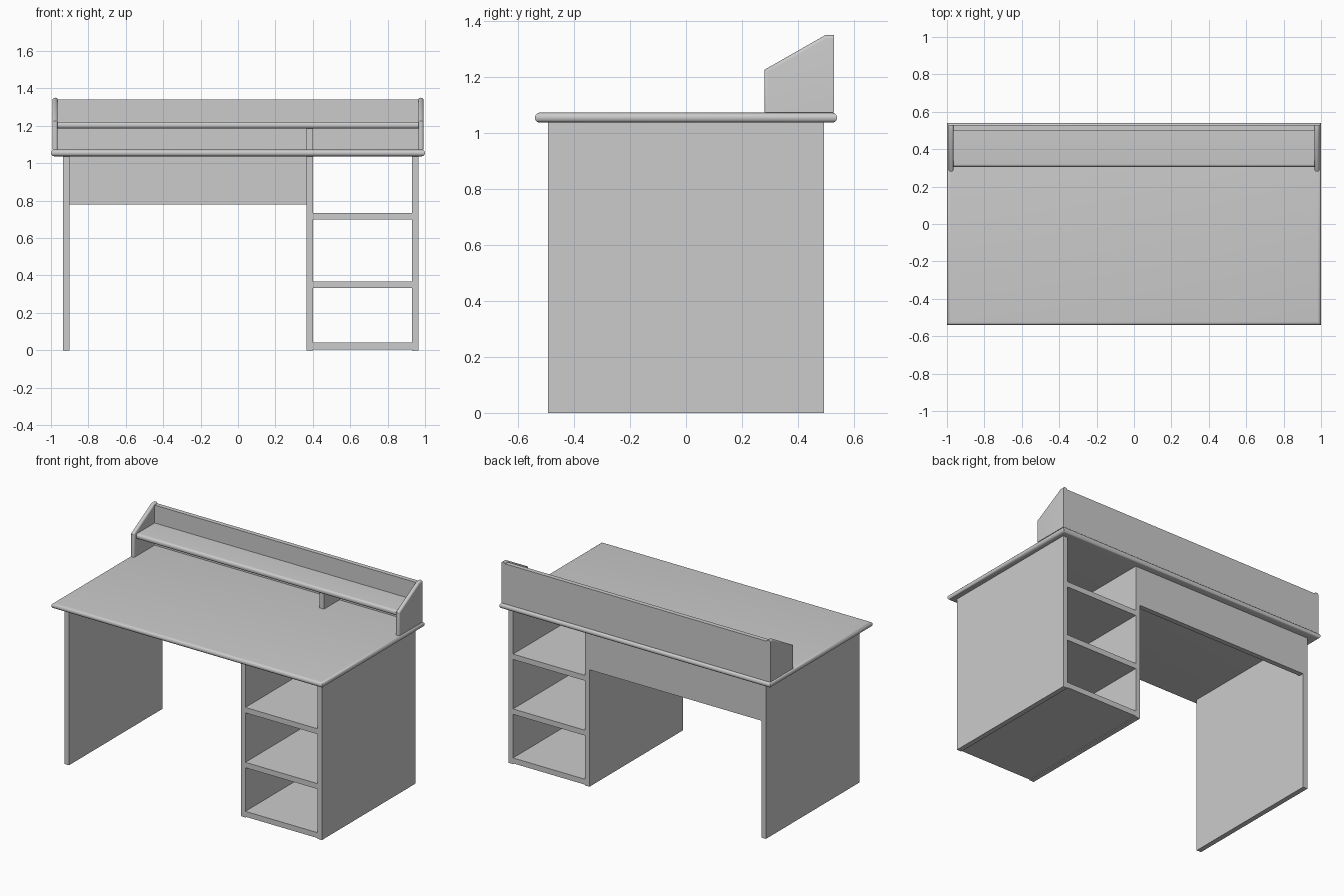
import bpy, bmesh, math

cube = bpy.data.objects.get("Cube")
if cube:
    bpy.data.objects.remove(cube, do_unlink=True)

grey = bpy.data.materials.new("plain grey")
grey.use_nodes = True
COLOUR = (0.6, 0.6, 0.6, 1)
grey.diffuse_color = COLOUR
grey.node_tree.nodes["Principled BSDF"].inputs["Base Color"].default_value = COLOUR


def finish(name, bm, smooth=False):
    bmesh.ops.recalc_face_normals(bm, faces=bm.faces)
    mesh = bpy.data.meshes.new(name)
    bm.to_mesh(mesh)
    bm.free()
    mesh.materials.append(grey)
    ob = bpy.data.objects.new(name, mesh)
    bpy.context.collection.objects.link(ob)
    if smooth:
        bpy.ops.object.select_all(action='DESELECT')
        ob.select_set(True)
        bpy.context.view_layer.objects.active = ob
        bpy.ops.object.shade_smooth_by_angle(angle=math.radians(40))
    return ob


def prism(name, profile, x0, x1, round_edge=None, radius=0.0):
    """Extrude a (y, z) profile along x; optionally round the edges picked by a rule."""
    bm = bmesh.new()
    face = bm.faces.new([bm.verts.new((x0, y, z)) for y, z in profile])
    moved = bmesh.ops.extrude_face_region(bm, geom=[face])["geom"]
    bmesh.ops.translate(bm, vec=(x1 - x0, 0, 0),
                        verts=[g for g in moved if isinstance(g, bmesh.types.BMVert)])
    if round_edge:
        edges = [e for e in bm.edges if round_edge(e.verts[0].co, e.verts[1].co)]
        bmesh.ops.bevel(bm, geom=edges, offset=radius, segments=6,
                        profile=0.5, affect='EDGES')
    return finish(name, bm, bool(round_edge))


def board(name, x0, x1, y0, y1, z0, z1, **kw):
    return prism(name, [(y0, z0), (y1, z0), (y1, z1), (y0, z1)], x0, x1, **kw)


# Desktop: mitred slab with a half-round edge all the way round
def desktop(half_x, half_y, z0, z1, steps=10):
    bm = bmesh.new()
    r = (z1 - z0) / 2
    rings = []
    for i in range(steps + 1):
        a = math.pi * (i / steps - 0.5)
        inset = r * (1 - math.cos(a))
        x, y, z = half_x - inset, half_y - inset, z0 + r + r * math.sin(a)
        rings.append([bm.verts.new((sx * x, sy * y, z))
                      for sx, sy in ((-1, -1), (1, -1), (1, 1), (-1, 1))])
    for low, high in zip(rings, rings[1:]):
        for k in range(4):
            n = (k + 1) % 4
            bm.faces.new((low[k], low[n], high[n], high[k]))
    bm.faces.new(rings[0])
    bm.faces.new(rings[-1])
    finish("desktop", bm, True)


BOTTOM, TOP = 1.037, 1.073
desktop(1.0, 0.54, BOTTOM, TOP)

# Upright panels
DEPTH = 0.493
for name, x in (("left_open_leg", -0.935), ("pedestal_inner_side", 0.367),
                ("pedestal_outer_side", 0.931)):
    board(name, x, x + 0.033, -DEPTH, DEPTH, 0, BOTTOM)

# Pedestal shelves, open at front and back
for i, z in enumerate((0.005, 0.332, 0.698)):
    board(f"pedestal_shelf_{i + 1}", 0.4, 0.931, -DEPTH, DEPTH, z, z + 0.036)

# Rear panel over the knee space
board("knee_space_back_panel", -0.902, 0.367, DEPTH - 0.033, DEPTH, 0.78, BOTTOM)

# Raised shelf unit: sloped ends with rounded front, slope and top edges
END = [(0.28, TOP), (0.528, TOP), (0.528, 1.35), (0.498, 1.35), (0.28, 1.226)]


def end_edge(a, b):
    along_profile = abs(a.x - b.x) < 1e-5
    on_base = max(a.z, b.z) < TOP + 1e-4
    on_back = min(a.y, b.y) > 0.527
    return along_profile and not on_base and not on_back


for side, x in (("right", -0.992), ("left", 0.964)):
    prism(f"{side}_hutch_end", END, x, x + 0.028, round_edge=end_edge, radius=0.0125)

board("hutch_back", -0.964, 0.964, 0.498, 0.528, TOP, 1.34)
board("hutch_shelf", -0.964, 0.964, 0.305, 0.498, 1.186, 1.221,
      round_edge=lambda a, b: max(a.y, b.y) < 0.306 and abs(a.z - b.z) < 1e-5,
      radius=0.015)
board("hutch_divider", 0.367, 0.4, 0.335, 0.498, TOP, 1.186)
